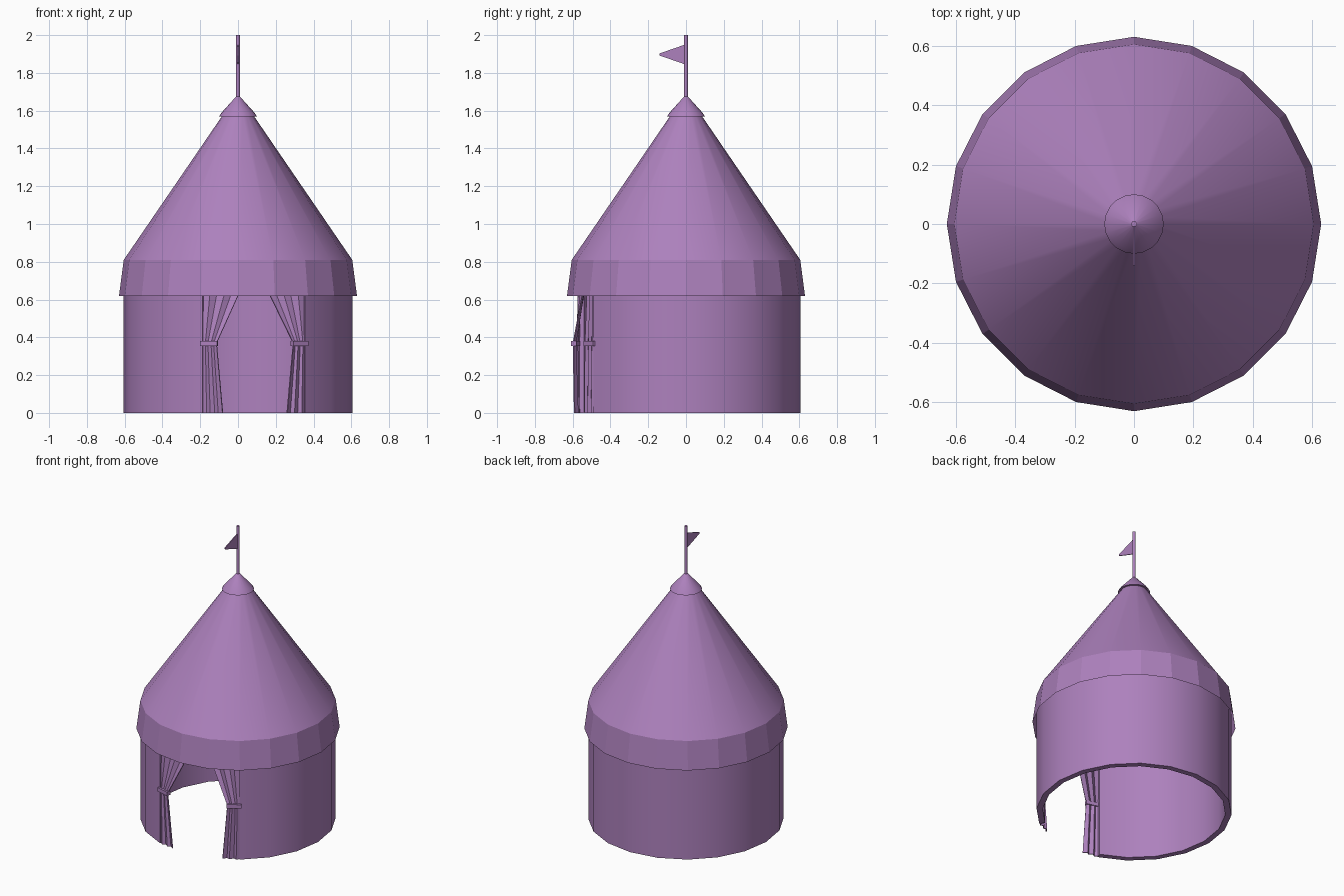
import bpy, bmesh
from math import radians, sin, cos, pi
from mathutils import Vector

if "Cube" in bpy.data.objects:
    bpy.data.objects.remove(bpy.data.objects["Cube"])

SIDES = 20
mat = bpy.data.materials.new("purple_cloth")
mat.diffuse_color = (0.42, 0.22, 0.51, 1)
mat.use_nodes = True
mat.node_tree.nodes["Principled BSDF"].inputs["Base Color"].default_value = mat.diffuse_color


def make(name, verts, faces, smooth=None):
    me = bpy.data.meshes.new(name)
    me.from_pydata(verts, [], faces)
    bm = bmesh.new()
    bm.from_mesh(me)
    bmesh.ops.remove_doubles(bm, verts=bm.verts, dist=1e-5)
    bmesh.ops.recalc_face_normals(bm, faces=bm.faces)
    bm.to_mesh(me)
    bm.free()
    me.materials.append(mat)
    ob = bpy.data.objects.new(name, me)
    bpy.context.collection.objects.link(ob)
    if smooth:
        bpy.ops.object.select_all(action='DESELECT')
        ob.select_set(True)
        bpy.context.view_layer.objects.active = ob
        bpy.ops.object.shade_smooth_by_angle(angle=radians(smooth))
    return ob


def lathe(name, profile, smooth=None, sides=SIDES, first=0, count=None, closed=True):
    """Sweep a (radius, z) profile; a partial sweep gets end caps."""
    count = count or sides
    n = len(profile)
    verts = []
    for i in range(count + 1):
        a = -pi / 2 + (first + i) * 2 * pi / sides
        verts += [(r * cos(a), r * sin(a), z) for r, z in profile]
    faces = [(i * n + j, i * n + (j + 1) % n, (i + 1) * n + (j + 1) % n, (i + 1) * n + j)
             for i in range(count) for j in range(n if closed else n - 1)]
    if count < sides:
        faces += [tuple(range(n)), tuple(range(count * n, count * n + n))]
    return make(name, verts, faces, smooth)


def sheet(name, rows, thick):
    """Skin equal-length rows of points and give the sheet thickness."""
    n = len(rows[0])
    faces = [(i * n + j, i * n + j + 1, (i + 1) * n + j + 1, (i + 1) * n + j)
             for i in range(len(rows) - 1) for j in range(n - 1)]
    ob = make(name, [p for row in rows for p in row], faces)
    mod = ob.modifiers.new("thickness", 'SOLIDIFY')
    mod.thickness, mod.offset = thick, 0
    return ob


# Round wall with a three-panel doorway (-18 to +36 degrees from the front)
lathe("wall", [(0.605, 0), (0.605, 0.805), (0.567, 0.805), (0.567, 0)], 30, first=2, count=17)

# Conical roof, hanging valance, peak cap
lathe("roof", [(0.605, 0.81), (0.075, 1.585), (0.055, 1.585), (0.58, 0.81)], 30)
lathe("valance", [(0.63, 0.62), (0.605, 0.81)], closed=False)
lathe("peak_cap", [(0.1, 1.57), (0.085, 1.592), (0.01, 1.675), (0.0, 1.68), (0.0, 1.575)], 40)

# Flagpole and pennant
lathe("flagpole", [(0.01, 1.62), (0.01, 2.0), (0, 2.0), (0, 1.62)], 40, sides=10)
sheet("pennant", [[(0, -0.005, 1.845), (0, -0.005, 1.95)],
                  [(0, -0.14, 1.892), (0, -0.14, 1.903)]], 0.006)

# Tied-back door curtains, mirrored about the doorway axis 9 degrees off the front
out = Vector((sin(radians(9)), -cos(radians(9)), 0))
across = Vector((cos(radians(9)), sin(radians(9)), 0))
PLEATS = 5
# inner edge at each height: (sideways from axis, distance outward, z, pleat depth)
INNER = [(0.172, 0.563, 0, 0.008), (0.205, 0.568, 0.37, 0.004), (0, 0.515, 0.8, 0.008)]


def place(sign, s, h, z):
    return across * (sign * s) + out * h + Vector((0, 0, z))


for side, sign in (("left", -1), ("right", 1)):
    rows = []
    for s, h, z, depth in INNER:
        row = []
        for k in range(PLEATS + 1):
            t = k / PLEATS
            row.append(place(sign, 0.275 + (s - 0.275) * t,
                             0.532 + (h - 0.532) * t + (depth if k % 2 else -depth), z))
        rows.append(row)
    sheet(side + "_curtain", rows, 0.006)
    sheet(side + "_tie", [[place(sign, 0.285, 0.532, z), place(sign, 0.2, 0.57, z)]
                          for z in (0.355, 0.38)], 0.028)
